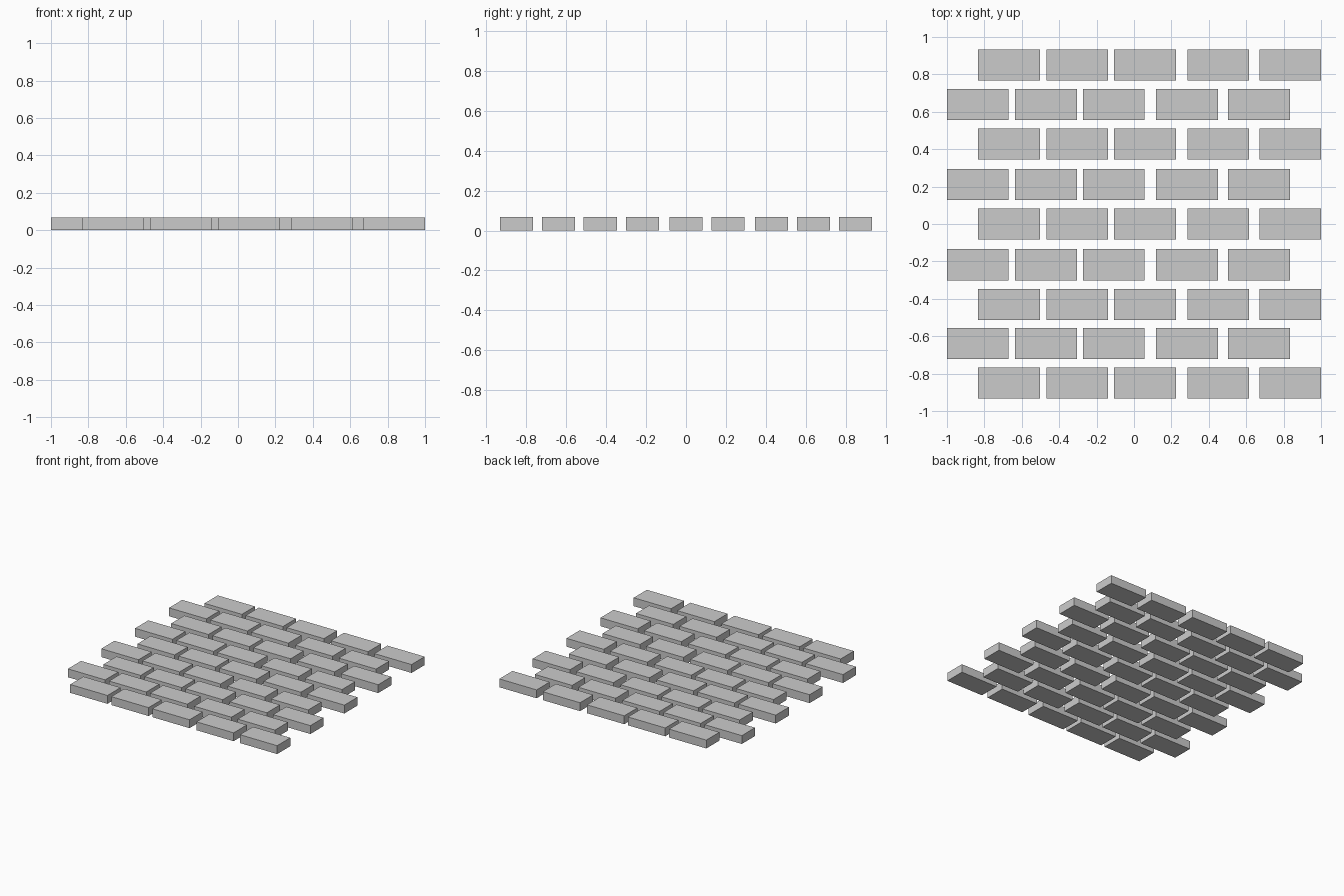
import bpy

if "Cube" in bpy.data.objects:
    bpy.data.objects.remove(bpy.data.objects["Cube"])

BRICK = (0.33, 0.166, 0.067)
ROW_Y = [-0.85, -0.64, -0.43, -0.218, 0.0, 0.21, 0.428, 0.639, 0.85]
LEFT_X = [-1.0, -0.636, -0.273, 0.118, 0.503]   # left edges in an unshifted row
SHIFT = 0.167                                   # running-bond offset


def add_brick(name, x, y):
    bpy.ops.mesh.primitive_cube_add(size=1, location=(x, y, BRICK[2] / 2))
    brick = bpy.context.object
    brick.name = name
    brick.scale = BRICK
    bpy.ops.object.transform_apply(location=False, rotation=False, scale=True)


# Rows of paving bricks, every other row shifted by half a brick
for r, y in enumerate(ROW_Y):
    offset = SHIFT if r % 2 == 0 else 0.0
    for c, left in enumerate(LEFT_X):
        add_brick(f"paving_brick_{r + 1}_{c + 1}", left + BRICK[0] / 2 + offset, y)
